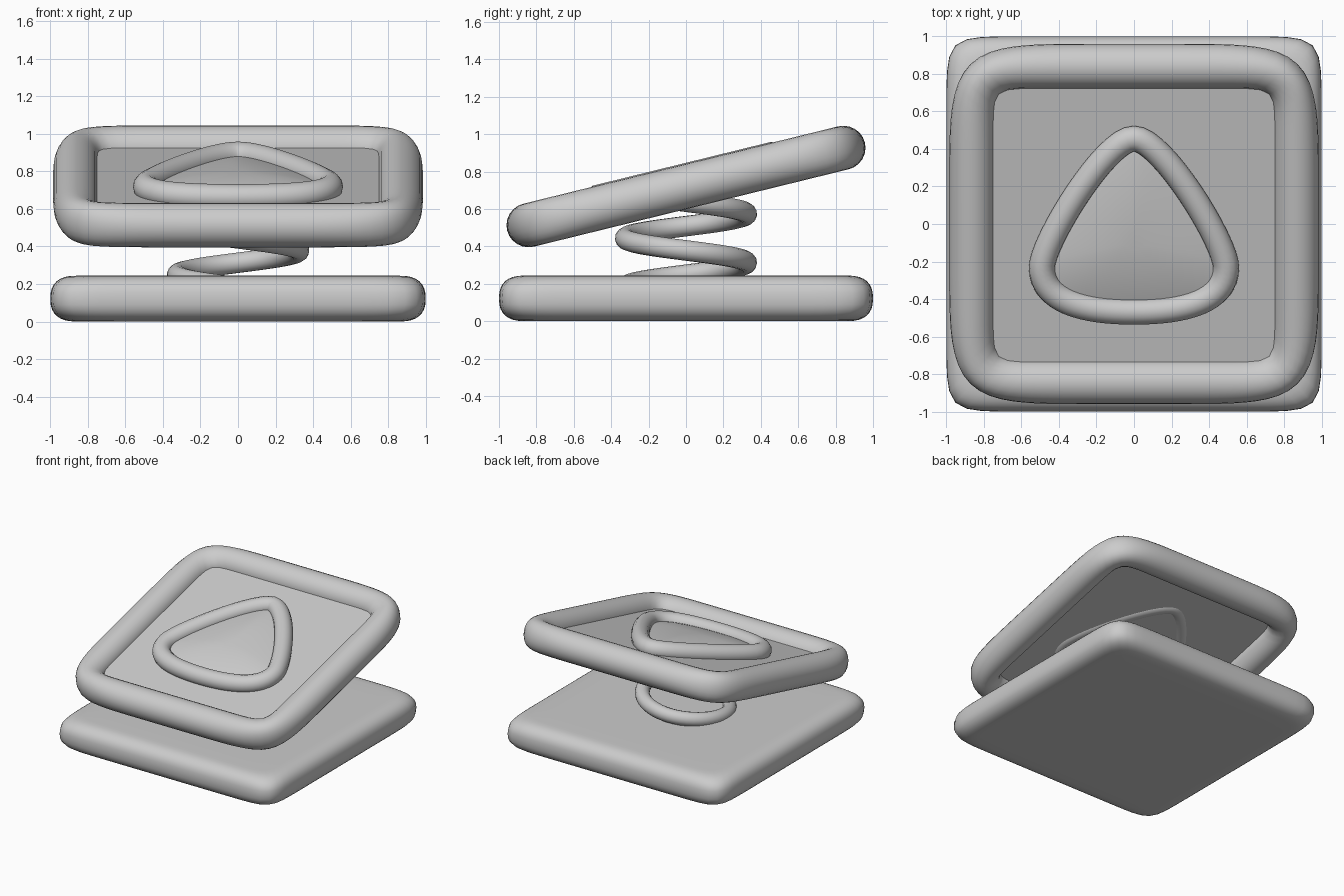
import bpy, bmesh, math
from mathutils import Vector

if "Cube" in bpy.data.objects:
    bpy.data.objects.remove(bpy.data.objects["Cube"])

TILT, PIVOT = math.radians(13.8), (0, 0, 0.72)


def make_object(name, bm, tilted=False, smooth=True):
    bmesh.ops.recalc_face_normals(bm, faces=bm.faces)
    me = bpy.data.meshes.new(name)
    bm.to_mesh(me)
    bm.free()
    ob = bpy.data.objects.new(name, me)
    bpy.context.collection.objects.link(ob)
    for p in me.polygons:
        p.use_smooth = smooth
    if tilted:
        ob.location = PIVOT
        ob.rotation_euler.x = TILT
    return ob


def square_loop(half, n, z, count=128):
    """Rounded square as a superellipse of exponent n."""
    pts = []
    for i in range(count):
        a = 2 * math.pi * i / count
        c, s = math.cos(a), math.sin(a)
        r = half / (abs(c) ** n + abs(s) ** n) ** (1 / n)
        pts.append(Vector((r * c, r * s, z)))
    return pts


def loft(bm, loops, closed=False, cap=False):
    rows = [[bm.verts.new(p) for p in lp] for lp in loops]
    pairs = list(zip(rows, rows[1:])) + ([(rows[-1], rows[0])] if closed else [])
    for a, b in pairs:
        for i in range(len(a)):
            j = (i + 1) % len(a)
            bm.faces.new((a[i], a[j], b[j], b[i]))
    if cap:
        bm.faces.new(rows[0])
        bm.faces.new(rows[-1])
    return rows


def tube(name, pts, radius, cyclic, tilted=False):
    cu = bpy.data.curves.new(name, 'CURVE')
    cu.dimensions = '3D'
    cu.bevel_depth = radius
    cu.bevel_resolution = 5
    cu.use_fill_caps = True
    sp = cu.splines.new('POLY')
    sp.points.add(len(pts) - 1)
    for q, p in zip(sp.points, pts):
        q.co = (*p, 1)
    sp.use_cyclic_u = cyclic
    sp.use_smooth = True
    ob = bpy.data.objects.new(name, cu)
    bpy.context.collection.objects.link(ob)
    if tilted:
        ob.location = PIVOT
        ob.rotation_euler.x = TILT
    return ob


# Base slab with pillowed edges
bm = bmesh.new()
loops = [square_loop(0.70, 14, 0.0)]
for k in range(17):
    a = -math.pi / 2 + math.pi * k / 16
    c, s = math.cos(a), math.sin(a)
    out = max(c, 0) ** 0.8
    up = math.copysign(abs(s) ** 0.8, s)
    loops.append(square_loop(0.86 + 0.14 * out, 14, 0.122 + 0.122 * up))
loops.append(square_loop(0.70, 14, 0.244))
loft(bm, loops, cap=True)
make_object("base", bm)

# Tilted tubular frame: sharper inner corners, softer outer corners
bm = bmesh.new()
loops = []
for k in range(24):
    a = 2 * math.pi * k / 24
    t = math.cos(a)
    n = 5.7 * (17 / 5.7) ** ((1 - t) / 2)
    loops.append(square_loop(0.866 + 0.119 * t, n, 0.118 * math.sin(a)))
loft(bm, loops, closed=True)
make_object("pad_frame", bm, tilted=True)

# Flat panel inside the frame
bm = bmesh.new()
bmesh.ops.create_cube(bm, size=1)
bmesh.ops.scale(bm, vec=(1.62, 1.62, 0.03), verts=bm.verts)
bmesh.ops.translate(bm, vec=(0, 0, 0.012), verts=bm.verts)
make_object("pad_panel", bm, tilted=True, smooth=False)

# Rounded triangle outline from two mirrored Bezier segments
segments = [((0, 0.482), (-0.15, 0.482), (-0.49, -0.09), (-0.49, -0.225)),
            ((-0.49, -0.225), (-0.49, -0.41), (-0.27, -0.468), (0, -0.468))]
half = []
for seg in segments:
    p0, p1, p2, p3 = map(Vector, seg)
    for i in range(16):
        t = i / 16
        half.append(p0 * (1 - t) ** 3 + p1 * 3 * t * (1 - t) ** 2
                    + p2 * 3 * t * t * (1 - t) + p3 * t ** 3)
half.append(Vector(segments[1][3]))
outline = half + [Vector((-p.x, p.y)) for p in half[-2:0:-1]]
tube("triangle_ring", [(p.x, p.y, 0.055) for p in outline], 0.07, True, tilted=True)

# Shallow dome filling the triangle
bm = bmesh.new()
centre = Vector((0, -0.08))
loops = []
for k in range(9):
    f = 1 - k / 9
    flat = [centre + (p - centre) * f for p in outline]
    loops.append([Vector((p.x, p.y, 0.05 + 0.055 * (1 - f * f))) for p in flat])
rows = loft(bm, loops)
bm.faces.new(rows[-1])
make_object("triangle_dome", bm, tilted=True)

# Coil spring between base and pad
coil = []
for i in range(85):
    turn = -0.5 + 1.77 * i / 84
    a = math.pi / 2 - 2 * math.pi * turn
    coil.append((0.325 * math.cos(a), 0.325 * math.sin(a), 0.313 + 0.26 * turn))
tube("spring", coil, 0.055, False)
